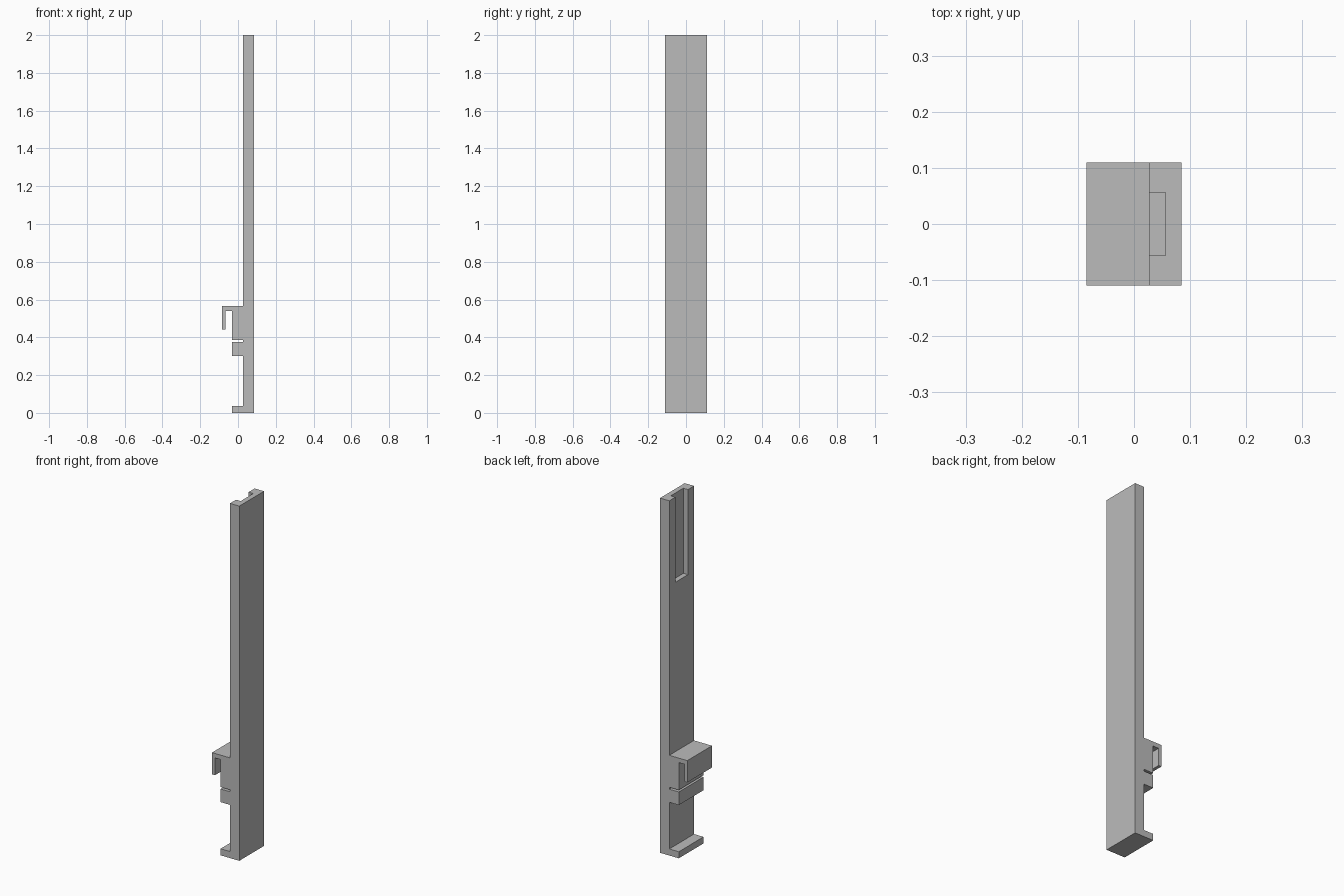
import bpy
import bmesh

cube = bpy.data.objects.get("Cube")
if cube:
    bpy.data.objects.remove(cube, do_unlink=True)

HALF_W = 0.11
HEIGHT = 2.0
FRONT, BACK = 0.027, 0.085     # bar faces along x
LEDGE = -0.032                 # outer face of clip body and foot
HOOK = -0.085                  # outer face of hook lip

grey = bpy.data.materials.new("grey plastic")
grey.use_nodes = True
grey.diffuse_color = (0.5, 0.5, 0.5, 1)
grey.node_tree.nodes["Principled BSDF"].inputs["Base Color"].default_value = (0.5, 0.5, 0.5, 1)


def extrude_profile(name, points, half_width):
    """Extrude a closed x-z outline along y."""
    bm = bmesh.new()
    face = bm.faces.new([bm.verts.new((x, -half_width, z)) for x, z in points])
    result = bmesh.ops.extrude_face_region(bm, geom=[face])
    moved = [v for v in result["geom"] if isinstance(v, bmesh.types.BMVert)]
    bmesh.ops.translate(bm, verts=moved, vec=(0, 2 * half_width, 0))
    bmesh.ops.recalc_face_normals(bm, faces=bm.faces)
    mesh = bpy.data.meshes.new(name)
    bm.to_mesh(mesh)
    bm.free()
    mesh.materials.append(grey)
    obj = bpy.data.objects.new(name, mesh)
    bpy.context.collection.objects.link(obj)
    return obj


# Side outline: foot, lower block, slit, clip body and hook, tall bar
outline = [
    (BACK, 0), (BACK, HEIGHT), (FRONT, HEIGHT),
    (FRONT, 0.565), (HOOK, 0.565), (HOOK, 0.442),
    (-0.067, 0.442), (-0.067, 0.54), (LEDGE, 0.54),
    (LEDGE, 0.385), (FRONT, 0.385), (FRONT, 0.374),
    (LEDGE, 0.374), (LEDGE, 0.3), (FRONT, 0.3),
    (FRONT, 0.037), (LEDGE, 0.037), (LEDGE, 0),
]
bar = extrude_profile("clip_bar", outline, HALF_W)

# Open-topped recess in the upper end
recess = extrude_profile(
    "recess_cutter",
    [(0, 1.52), (0.056, 1.52), (0.056, 2.1), (0, 2.1)], 0.056)
recess.hide_render = True
recess.hide_viewport = True

cut = bar.modifiers.new("recess", "BOOLEAN")
cut.operation = "DIFFERENCE"
cut.solver = "EXACT"
cut.object = recess
